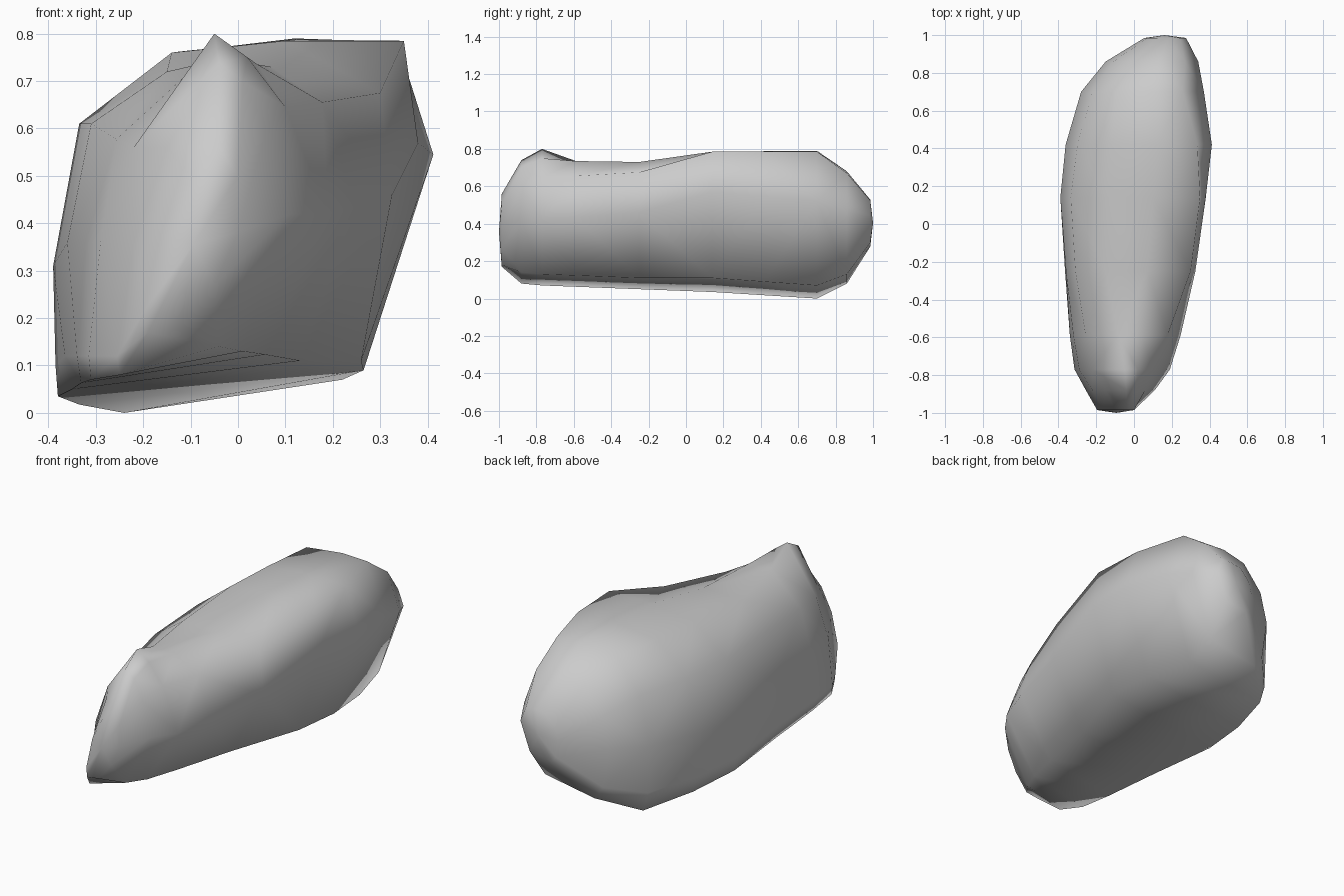
import bpy, bmesh

if "Cube" in bpy.data.objects:
    bpy.data.objects.remove(bpy.data.objects["Cube"])

# Cross-sections along y: (x, z) loops from bottom left, up the left side,
# over the top and down the right side
sections = [
    (-0.985, [(-.19, .17), (-.195, .22), (-.16, .38), (-.10, .50), (-.04, .56),
              (0, .50), (0, .38), (-.05, .27), (-.12, .18)]),
    (-0.88, [(-.25, .08), (-.255, .12), (-.22, .36), (-.15, .56), (-.04, .74),
             (.01, .70), (.06, .60), (.11, .42), (-.04, .14)]),
    (-0.77, [(-.31, .07), (-.315, .12), (-.29, .36), (-.22, .56), (-.05, .80),
             (.02, .75), (.10, .645), (.19, .42), (.01, .13)]),
    (-0.25, [(-.35, .05), (-.365, .12), (-.36, .36), (-.31, .61), (-.15, .72),
             (.07, .73), (.30, .675), (.325, .46), (.13, .11)]),
    (0.14, [(-.38, .035), (-.385, .10), (-.39, .31), (-.335, .61), (-.14, .76),
            (.10, .785), (.35, .785), (.38, .57), (.26, .11)]),
    (0.70, [(-.24, .0), (-.27, .10), (-.28, .35), (-.22, .60), (-.09, .765),
            (.12, .79), (.26, .785), (.37, .52), (.22, .07)]),
    (0.86, [(-.07, .08), (-.12, .15), (-.15, .36), (-.11, .52), (0, .65),
            (.13, .68), (.27, .67), (.34, .48), (.22, .13)]),
]


def between(a, b, t, grow, top):
    """Blend two sections, widen the result a little and cap its height."""
    loop = [(p[0] + (q[0] - p[0]) * t, p[1] + (q[1] - p[1]) * t)
            for p, q in zip(a[1], b[1])]
    mid = sum(x for x, z in loop) / len(loop)
    return (a[0] + (b[0] - a[0]) * t,
            [(mid + (x - mid) * grow, min(z, top)) for x, z in loop])


# Bulge of the back half, then the dip behind the front peak
sections.insert(5, between(sections[4], sections[5], .5, 1.09, .79))
sections.insert(3, between(sections[2], sections[3], .35, 1.03, .735))

# Blunt back end: a shrunken copy of the last section
sections.append((0.985, [(.19 + (x - .15) * .45, .42 + (z - .42) * .42)
                         for x, z in sections[-1][1]]))

# Boulder: skin the sections and close both ends
bm = bmesh.new()
rings = [[bm.verts.new((x, y, z)) for x, z in loop] for y, loop in sections]
for a, b in zip(rings, rings[1:]):
    n = len(a)
    for i in range(n):
        j = (i + 1) % n
        bm.faces.new((a[i], a[j], b[j], b[i]))
caps = [bm.faces.new(rings[0]), bm.faces.new(rings[-1])]
bmesh.ops.recalc_face_normals(bm, faces=bm.faces[:])

# Slightly domed end caps
for v in bmesh.ops.poke(bm, faces=caps)["verts"]:
    v.co.y = 1.0 if v.co.y > 0 else -1.0
bmesh.ops.triangulate(bm, faces=bm.faces[:])

mesh = bpy.data.meshes.new("boulder")
bm.to_mesh(mesh)
bm.free()
boulder = bpy.data.objects.new("boulder", mesh)
bpy.context.collection.objects.link(boulder)

# Smooth surface
for poly in mesh.polygons:
    poly.use_smooth = True
